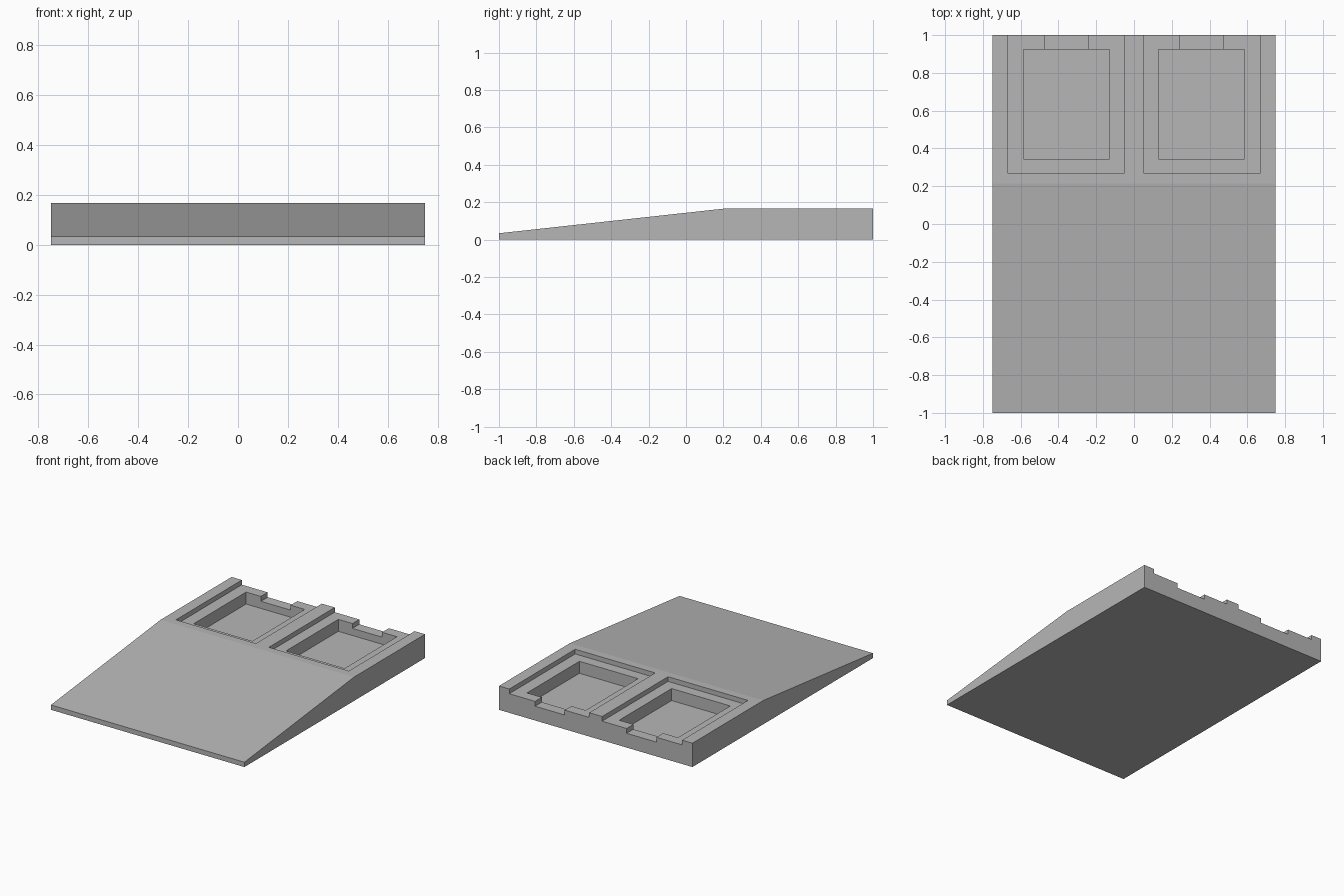
import bpy
import bmesh

cube = bpy.data.objects.get("Cube")
if cube:
    bpy.data.objects.remove(cube, do_unlink=True)

# One plain grey for the whole part
grey = bpy.data.materials.new("plain_grey")
grey.use_nodes = True
colour = (0.47, 0.47, 0.47, 1)
grey.diffuse_color = colour
grey.node_tree.nodes["Principled BSDF"].inputs["Base Color"].default_value = colour

HALF_WIDTH = 0.75
HEIGHT = 0.167
RECESS_Z = HEIGHT - 0.033
NOTCH_Z = HEIGHT - 0.067
POCKET_Z = 0.05


def extruded(name, corners, offset):
    """Make a solid by extruding a flat outline."""
    bm = bmesh.new()
    face = bm.faces.new([bm.verts.new(c) for c in corners])
    result = bmesh.ops.extrude_face_region(bm, geom=[face])
    moved = [g for g in result["geom"] if isinstance(g, bmesh.types.BMVert)]
    bmesh.ops.translate(bm, verts=moved, vec=offset)
    bmesh.ops.recalc_face_normals(bm, faces=bm.faces)
    mesh = bpy.data.meshes.new(name)
    bm.to_mesh(mesh)
    bm.free()
    mesh.materials.append(grey)
    obj = bpy.data.objects.new(name, mesh)
    bpy.context.collection.objects.link(obj)
    return obj


def cut_box(target, x0, x1, y0, y1, floor):
    """Cut a box out of the target, open at the top."""
    outline = [(x0, y0, floor), (x1, y0, floor), (x1, y1, floor), (x0, y1, floor)]
    cutter = extruded("cutter", outline, (0, 0, 0.3))
    cutter.hide_render = True
    mod = target.modifiers.new("cut", "BOOLEAN")
    mod.operation = "DIFFERENCE"
    mod.solver = "EXACT"
    mod.object = cutter
    bpy.context.view_layer.objects.active = target
    bpy.ops.object.modifier_apply(modifier=mod.name)
    bpy.data.objects.remove(cutter, do_unlink=True)


# Wedge body: side profile swept across the width
profile = [(-1, 0), (1, 0), (1, HEIGHT), (0.215, HEIGHT), (-1, 0.034)]
body = extruded("ramp_body", [(-HALF_WIDTH, y, z) for y, z in profile],
                (2 * HALF_WIDTH, 0, 0))

# Each side: shallow tray open at the back, deep pocket, and a notch in its rear wall
for side in (-1, 1):
    for inner, outer, front, back, floor in (
        (0.05, 0.67, 0.27, 1.1, RECESS_Z),
        (0.13, 0.585, 0.345, 0.925, POCKET_Z),
        (0.24, 0.47, 0.85, 1.1, NOTCH_Z),
    ):
        x0, x1 = sorted((side * inner, side * outer))
        cut_box(body, x0, x1, front, back, floor)

# Flat faces throughout
for poly in body.data.polygons:
    poly.use_smooth = False
    poly.material_index = 0
